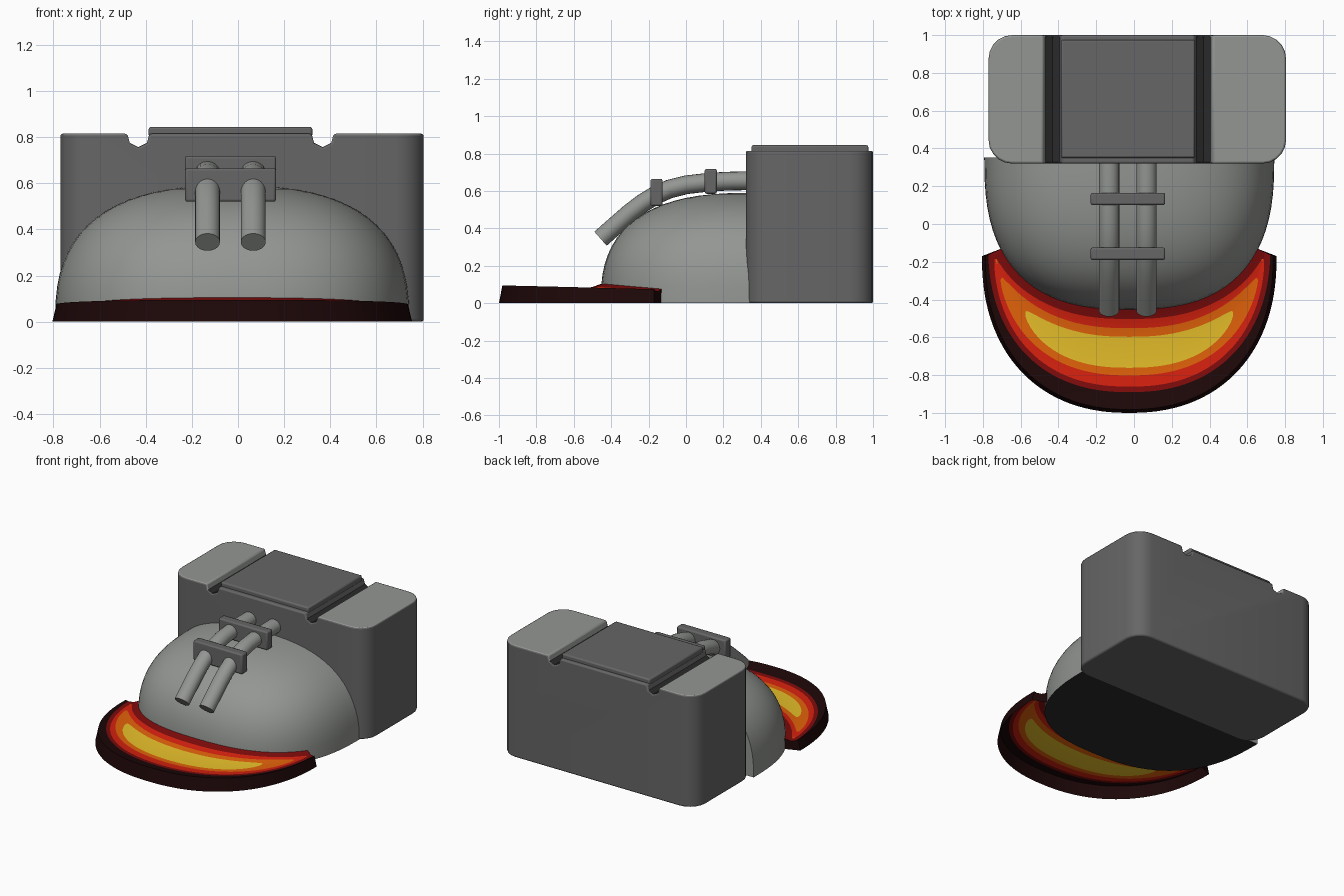
import bpy, bmesh, math

if "Cube" in bpy.data.objects:
    bpy.data.objects.remove(bpy.data.objects["Cube"])

CX = -0.025  # centre line of the dome and the glowing trough


def material(name, r, g, b):
    lin = [(c / 255 / 12.92 if c < 11 else ((c / 255 + 0.055) / 1.055) ** 2.4) for c in (r, g, b)]
    m = bpy.data.materials.new(name)
    m.diffuse_color = (*lin, 1)
    m.use_nodes = True
    m.node_tree.nodes["Principled BSDF"].inputs["Base Color"].default_value = m.diffuse_color
    return m


LIGHT = material("light grey", 147, 150, 146)
DARK = material("dark grey", 102, 102, 102)
BLACK = material("near black", 42, 42, 42)
CHAR = material("charred", 29, 7, 8)
DEEP = material("deep red", 126, 11, 11)
RED = material("red", 214, 33, 14)
ORANGE = material("orange", 226, 98, 10)
YELLOW = material("yellow", 233, 193, 42)


def finish(name, bm, mats, smooth=35, bevel=0):
    me = bpy.data.meshes.new(name)
    bm.to_mesh(me)
    bm.free()
    ob = bpy.data.objects.new(name, me)
    bpy.context.collection.objects.link(ob)
    for m in mats:
        me.materials.append(m)
    if bevel:
        mod = ob.modifiers.new("edge", 'BEVEL')
        mod.width, mod.segments = bevel, 2
        mod.limit_method, mod.angle_limit = 'ANGLE', math.radians(60)
    bpy.ops.object.select_all(action='DESELECT')
    ob.select_set(True)
    bpy.context.view_layer.objects.active = ob
    bpy.ops.object.shade_smooth_by_angle(angle=math.radians(smooth))
    return ob


def box(name, x, y, z, mat, bevel):
    bm = bmesh.new()
    bmesh.ops.create_cube(bm, size=1)
    for v in bm.verts:
        v.co = [(r[0] + r[1]) / 2 + c * (r[1] - r[0]) for r, c in zip((x, y, z), v.co)]
    finish(name, bm, [mat], bevel=bevel)


def spow(v, e):
    return math.copysign(abs(v) ** e, v)


# Rear block: profile with two grooves, extruded front to back
def groove(x):
    return [(x + 0.048, 0.815), (x + 0.037, 0.775), (x, 0.757), (x - 0.037, 0.775), (x - 0.048, 0.815)]


profile = [(-0.77, 0), (0.805, 0), (0.805, 0.815)] + groove(0.367) + groove(-0.432) + [(-0.77, 0.815)]
bm = bmesh.new()
face = bm.faces.new([bm.verts.new((x, 0.32, z)) for x, z in profile])
ext = bmesh.ops.extrude_face_region(bm, geom=[face])
for g in ext["geom"]:
    if isinstance(g, bmesh.types.BMVert):
        g.co.y = 1.0
bmesh.ops.recalc_face_normals(bm, faces=bm.faces)
corners = [e for e in bm.edges if abs(e.verts[0].co.z - e.verts[1].co.z) > 0.5]
bmesh.ops.bevel(bm, geom=corners, offset=0.125, segments=5, profile=0.5, affect='EDGES')
bm.normal_update()
for f in bm.faces:
    c = f.calc_center_median()
    if f.normal.z > 0.6 and c.z < 0.78:
        f.material_index = 2      # groove floor
    elif f.normal.z > 0.1 and abs(c.x + 0.03) > 0.43:
        f.material_index = 1      # outer top panels
finish("rear_block", bm, [DARK, LIGHT, BLACK], bevel=0.01)
box("top_lid", (-0.387, 0.322), (0.35, 0.975), (0.80, 0.845), DARK, 0.01)

# Dome: half of a rounded shell, flat back and dark base
NPSI, NEL = 40, 18


def dome_point(psi, el):
    r = spow(math.cos(el), 2 / 2.6)
    return (CX + 0.768 * spow(math.sin(psi), 2 / 2.6) * r,
            0.352 - 0.808 * spow(math.cos(psi), 2 / 2.6) * r,
            0.59 * spow(math.sin(el), 2 / 2.6))


bm = bmesh.new()
rows = []
for j in range(NEL):
    el = math.pi / 2 * j / NEL
    rows.append([bm.verts.new(dome_point(math.pi * (i / NPSI - 0.5), el)) for i in range(NPSI + 1)])
top = bm.verts.new((CX, 0.352, 0.59))
for a, b in zip(rows, rows[1:]):
    for i in range(NPSI):
        bm.faces.new((a[i], a[i + 1], b[i + 1], b[i]))
for i in range(NPSI):
    bm.faces.new((rows[-1][i], rows[-1][i + 1], top))
base = bm.faces.new(rows[0][::-1])
bm.faces.new([r[0] for r in rows] + [top] + [r[-1] for r in rows[::-1]])
base.material_index = 1
bmesh.ops.recalc_face_normals(bm, faces=bm.faces)
finish("dome", bm, [LIGHT, BLACK], smooth=50)

# Glowing crescent: nested colour bands between dome edge and outer rim
# (edge across the width, how far round the band reaches, where its tip lies)
EDGES = [(0, 9, 0), (0.11, 0.97, 0.5), (0.2, 0.86, 0.47), (0.285, 0.6, 0.39), (0.59, 0.6, 0.39),
         (0.665, 0.86, 0.47), (0.775, 0.97, 0.5), (0.83, 9, 0), (1, 9, 0)]
BANDS = [1, 2, 3, 4, 3, 2, 1, 0]


def rim_point(phi, shrink, z):
    return (CX + (0.78 - shrink) * spow(math.sin(phi), 2 / 2.25),
            -0.17 - (0.83 - shrink) * spow(math.cos(phi), 2 / 2.25), z)


def trough_column(s):
    u = abs(s)
    phi, psi = s * math.pi / 2, s * math.radians(58.8)
    ox, oy, _ = rim_point(phi, 0.018, 0)
    ix, iy, _ = dome_point(psi, 0.2)
    pts = []
    for t, reach, tip in EDGES:
        if reach < 2:
            mid = 0.43 + (tip - 0.43) * min(1, u / reach)
            t = mid + (t - mid) * math.sqrt(max(0, 1 - (u / reach) ** 3.5))
        z = (0.107 - 0.027 * u * u) * (1 - t) + (0.095 - 0.02 * u * u) * t
        z -= 0.038 * max(0, math.sin(math.pi * t)) ** 0.6 * (1 - 0.6 * u)
        pts.append((ix + (ox - ix) * t, iy + (oy - iy) * t, z))
    pts.append(rim_point(phi, 0, 0))   # foot of the outer wall
    return pts


half = sorted({round(i / 30, 4) for i in range(31)} | {0.585, 0.595, 0.6, 0.85, 0.857, 0.86, 0.96, 0.97})
steps = [-s for s in half[:0:-1]] + half
bm = bmesh.new()
cols = [[bm.verts.new(p) for p in trough_column(s)] for s in steps]
for a, b in zip(cols, cols[1:]):
    for k in range(len(a) - 1):
        f = bm.faces.new((a[k], a[k + 1], b[k + 1], b[k]))
        f.material_index = BANDS[k] if k < len(BANDS) else 0
# end walls
for c, flip in ((cols[0], 1), (cols[-1], -1)):
    foot = bm.verts.new((c[0].co.x, c[0].co.y, 0))
    bm.faces.new(([foot] + c)[::flip])
bmesh.ops.remove_doubles(bm, verts=bm.verts, dist=0.0004)
bmesh.ops.recalc_face_normals(bm, faces=bm.faces)
if sum(f.normal.z * f.calc_area() for f in bm.faces) < 0:
    bmesh.ops.reverse_faces(bm, faces=bm.faces)
finish("glowing_trough", bm, [CHAR, DEEP, RED, ORANGE, YELLOW])

# Two bent pipes running from the block over the dome
PATH = [(0.36, 0.655), (0.24, 0.653), (0.13, 0.648), (0.0, 0.633), (-0.09, 0.61), (-0.16, 0.579),
        (-0.23, 0.536), (-0.3, 0.483), (-0.38, 0.413), (-0.457, 0.345)]
SIDES = 20
for name, px in (("left_pipe", -0.132), ("right_pipe", 0.066)):
    bm = bmesh.new()
    rings = []
    for i, (y, z) in enumerate(PATH):
        p, q = PATH[max(i - 1, 0)], PATH[min(i + 1, len(PATH) - 1)]
        d = math.hypot(q[0] - p[0], q[1] - p[1])
        ny, nz = (q[1] - p[1]) / d, -(q[0] - p[0]) / d
        ring = []
        for k in range(SIDES):
            a = 2 * math.pi * k / SIDES
            c, s = 0.054 * math.cos(a), 0.05 * math.sin(a)
            ring.append(bm.verts.new((px + c, y + ny * s, z + nz * s)))
        rings.append(ring)
    for a, b in zip(rings, rings[1:]):
        for k in range(SIDES):
            n = (k + 1) % SIDES
            bm.faces.new((a[k], a[n], b[n], b[k]))
    bm.faces.new(rings[0])
    bm.faces.new(rings[-1])
    bmesh.ops.recalc_face_normals(bm, faces=bm.faces)
    finish(name, bm, [LIGHT])

# Clamps holding the pipes
box("front_clamp", (-0.23, 0.165), (-0.19, -0.125), (0.52, 0.665), DARK, 0.01)
box("rear_clamp", (-0.23, 0.165), (0.1, 0.165), (0.585, 0.718), DARK, 0.01)
